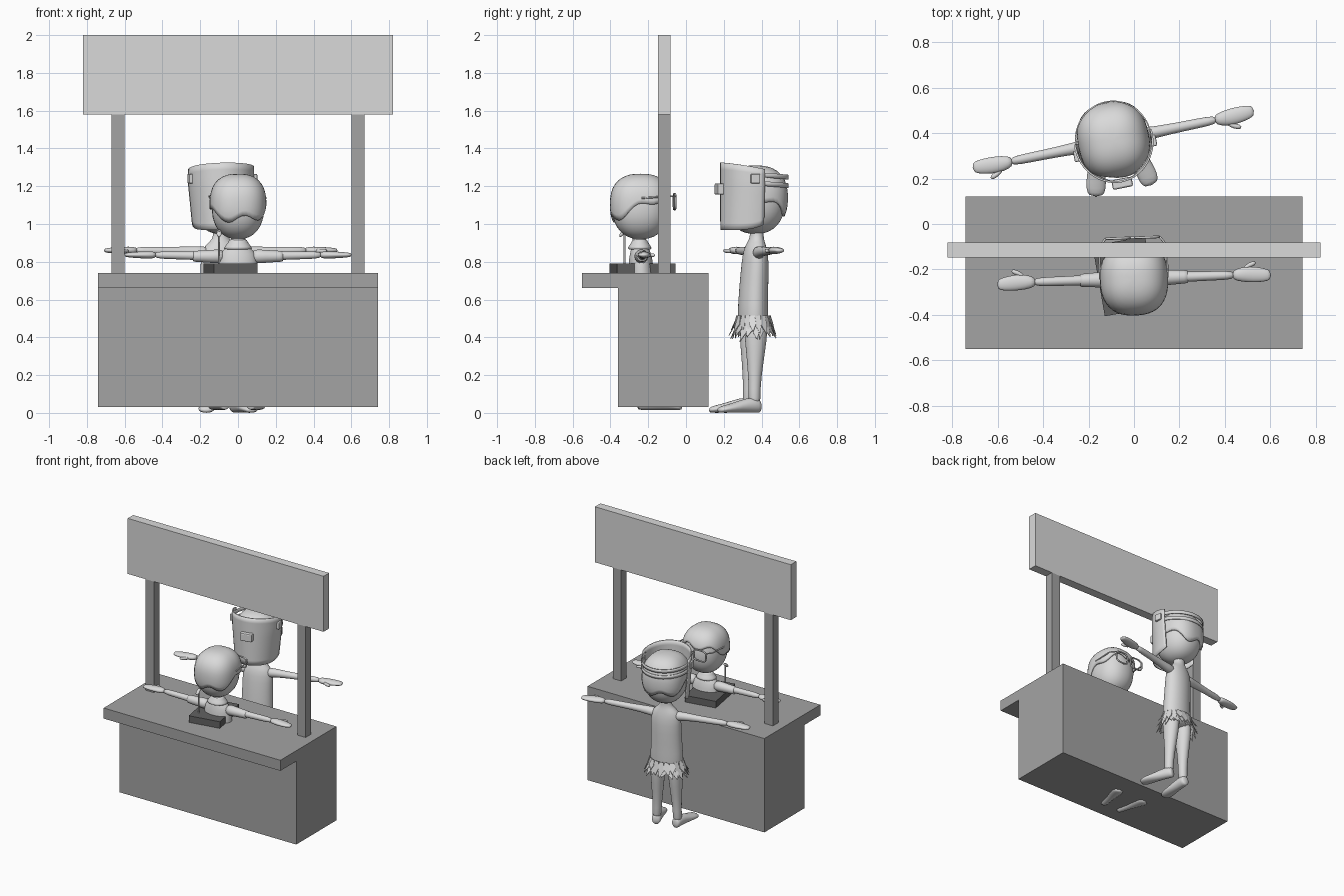
import bpy, bmesh, math, random
from mathutils import Matrix, Vector

if "Cube" in bpy.data.objects:
    bpy.data.objects.remove(bpy.data.objects["Cube"])
random.seed(3)

def mat(name, v):
    m = bpy.data.materials.new(name)
    m.diffuse_color = (v, v, v, 1)
    m.use_nodes = True
    m.node_tree.nodes["Principled BSDF"].inputs["Base Color"].default_value = m.diffuse_color
    return m

LIGHT, MID, DARK = mat("light_grey", 0.7), mat("mid_grey", 0.37), mat("dark_grey", 0.12)

def finish(name, bm, material, M=Matrix(), smooth=True, subsurf=0, thick=0):
    bmesh.ops.recalc_face_normals(bm, faces=bm.faces)
    me = bpy.data.meshes.new(name)
    bm.to_mesh(me)
    bm.free()
    ob = bpy.data.objects.new(name, me)
    bpy.context.collection.objects.link(ob)
    ob.matrix_world = M
    me.materials.append(material)
    if smooth:
        me.polygons.foreach_set("use_smooth", [True] * len(me.polygons))
    if thick:
        s = ob.modifiers.new("thickness", 'SOLIDIFY')
        s.thickness = thick
    if subsurf:
        ob.modifiers.new("subsurf", 'SUBSURF').levels = subsurf
        ob.modifiers["subsurf"].render_levels = subsurf
    return ob

def box(name, lo, hi, material, M=Matrix(), bevel=0):
    bm = bmesh.new()
    lo, hi = Vector(lo), Vector(hi)
    bmesh.ops.create_cube(bm, size=1, matrix=Matrix.Translation((lo + hi) / 2) @ Matrix.Diagonal((*(hi - lo), 1)))
    if bevel:
        bmesh.ops.bevel(bm, geom=bm.edges[:], offset=bevel, segments=2, affect='EDGES', profile=0.5)
    return finish(name, bm, material, M, smooth=False)

# skin elliptical rings (centre, half-width, half-height) set across one axis
def loft(name, rings, axis, M, n=14, material=None):
    u, v = {'x': ((0, 1, 0), (0, 0, 1)), 'y': ((1, 0, 0), (0, 0, 1)), 'z': ((1, 0, 0), (0, 1, 0))}[axis]
    u, v = Vector(u), Vector(v)
    bm = bmesh.new()
    loops = []
    for c, a, b in rings:
        loops.append([bm.verts.new(Vector(c) + u * a * math.cos(t) + v * b * math.sin(t))
                      for t in (2 * math.pi * i / n for i in range(n))])
    for p, q in zip(loops, loops[1:]):
        for i in range(n):
            j = (i + 1) % n
            bm.faces.new((p[i], p[j], q[j], q[i]))
    bm.faces.new(loops[0])
    bm.faces.new(loops[-1])
    return finish(name, bm, material or LIGHT, M, subsurf=1)

# sheet from a function of two 0..1 parameters
def sheet(name, nu, nv, f, M, thick):
    bm = bmesh.new()
    g = [[bm.verts.new(f(i / nu, j / nv)) for j in range(nv + 1)] for i in range(nu + 1)]
    for i in range(nu):
        for j in range(nv):
            bm.faces.new((g[i][j], g[i + 1][j], g[i + 1][j + 1], g[i][j + 1]))
    bmesh.ops.remove_doubles(bm, verts=bm.verts, dist=1e-5)
    return finish(name, bm, LIGHT, M, thick=thick)

def wire(name, pts, r, M, cyclic=False):
    cu = bpy.data.curves.new(name, 'CURVE')
    cu.dimensions = '3D'
    cu.bevel_depth, cu.bevel_resolution = r, 2
    cu.use_fill_caps = True
    sp = cu.splines.new('POLY')
    sp.points.add(len(pts) - 1)
    for p, co in zip(sp.points, pts):
        p.co = (*co, 1)
    sp.use_cyclic_u = cyclic
    cu.materials.append(LIGHT)
    ob = bpy.data.objects.new(name, cu)
    bpy.context.collection.objects.link(ob)
    ob.matrix_world = M

def rounded(d, radii, c, p=2.5):
    k = sum(abs(x) ** p for x in d) ** (-1 / p)
    return Vector(c) + Vector([x * r * k for x, r in zip(d, radii)])

# cartoon figure in T-pose, facing -y in its own frame
def figure(tag, M):
    bm = bmesh.new()
    bmesh.ops.create_uvsphere(bm, u_segments=32, v_segments=20, radius=1)
    for v in bm.verts:
        v.co = rounded(v.co, (.145, .158, .178), (0, 0, 1.125), 2.25)
    finish(tag + "_head", bm, LIGHT, M)

    def hair(s, t):
        a = 2 * math.pi * s
        front = math.cos(a)
        edge = math.radians(93 - 24 * front + 7 * math.sin(5 * a + .6))
        th = edge * t
        d = (math.sin(th) * math.sin(a), -math.sin(th) * front, math.cos(th))
        return rounded(d, (.157, .17, .172), (0, 0, 1.138))
    sheet(tag + "_hair", 48, 12, hair, M, .014)
    loft(tag + "_torso", [((0, -.01, .43), .115, .075), ((0, -.015, .5), .122, .08), ((0, -.01, .65), .112, .076),
                          ((0, 0, .8), .112, .072), ((0, 0, .87), .105, .06), ((0, .005, .905), .06, .045),
                          ((0, .008, .935), .036, .034), ((0, .008, 1.0), .045, .042)], 'z', M, 20)
    for sx, side in ((-1, "left"), (1, "right")):
        loft(f"{tag}_{side}_arm", [((sx * x, 0, z), r, r) for x, z, r in
             ((.06, .845, .04), (.13, .853, .03), (.25, .856, .023), (.38, .858, .022), (.47, .86, .02))], 'x', M)
        loft(f"{tag}_{side}_hand", [((sx * x, y, .86), a, b) for x, y, a, b in
             ((.45, 0, .021, .019), (.5, -.002, .036, .021), (.55, 0, .038, .019),
              (.6, .004, .032, .015), (.632, .006, .022, .01))], 'x', M)
        loft(f"{tag}_{side}_thumb", [((sx * x, y, .858), .013, .012) for x, y in
             ((.5, -.02), (.53, -.045), (.565, -.053))], 'x', M, 8)
        loft(f"{tag}_{side}_leg", [((sx * x, y, z), a, b) for x, y, z, a, b in
             ((.062, -.01, .5, .055, .068), (.066, -.01, .4, .052, .062), (.07, -.015, .25, .04, .042),
              (.075, -.02, .12, .03, .03), (.078, -.02, .03, .034, .036))], 'z', M)
        F = M @ Matrix.Translation((sx * .078, -.02, 0)) @ Matrix.Rotation(sx * math.radians(13), 4, 'Z')
        loft(f"{tag}_{side}_foot", [((0, y, h), a, h) for y, a, h in
             ((.035, .025, .03), (.02, .035, .042), (-.05, .035, .04), (-.12, .043, .027),
              (-.18, .046, .02), (-.212, .03, .014))], 'y', F)

# stall: counter, posts, sign
box("counter_base", (-.74, -.36, .03), (.74, .12, .66), MID)
box("counter_top", (-.74, -.55, .66), (.74, .12, .74), MID)
for side, x in (("left", -.635), ("right", .635)):
    box(side + "_post", (x - .035, -.148, .74), (x + .035, -.082, 1.58), MID)
box("sign_board", (-.82, -.148, 1.58), (.82, -.082, 2), LIGHT)

# desk box and microphone
R = Matrix.Translation((-.04, -.23, 0)) @ Matrix.Rotation(math.radians(10), 4, 'Z')
box("desk_box", (-.1175, -.1575, .74), (.1175, .1575, .79), DARK, R)
wire("microphone_pole", [(-.1, -.325, .78), (-.1, -.325, .94), (-.1, -.335, .965)], .005, Matrix())
loft("microphone_head", [((-.1, -.312, .965), .008, .008), ((-.1, -.325, .96), .013, .013),
                         ((-.1, -.342, .945), .015, .015), ((-.1, -.354, .938), .009, .009)], 'y', Matrix(), 10)

# vendor behind the counter, looking back
A = Matrix.Translation((0, -.24, .015)) @ Matrix.Rotation(math.radians(182), 4, 'Z') @ Matrix.Scale(.955, 4)
figure("vendor", A)
for sx, side in ((-1, "left"), (1, "right")):
    loft(f"vendor_{side}_sleeve", [((sx * x, 0, .852), r, r) for x, r in
         ((.07, .046), (.15, .036), (.245, .031), (.25, .03))], 'x', A)
    ring = [(sx * .068 + .054 * math.copysign(abs(math.cos(t)) ** .6, math.cos(t)), -.188,
             1.155 + .042 * math.copysign(abs(math.sin(t)) ** .6, math.sin(t)))
            for t in (math.pi * i / 10 for i in range(20))]
    wire(f"vendor_{side}_glasses_rim", ring, .006, A, True)
    wire(f"vendor_{side}_glasses_temple", [(sx * .125, -.188, 1.185), (sx * .155, -.15, 1.185), (sx * .155, .0, 1.175)], .005, A)
wire("vendor_glasses_bridge", [(-.016, -.188, 1.165), (.016, -.188, 1.165)], .006, A)
loft("vendor_collar", [((0, .005, z), r, r * .85) for z, r in ((.885, .088), (.905, .078), (.935, .05), (.95, .052))], 'z', A)

# visitor with curved face mask and leaf skirt
B = Matrix.Translation((-.09, .367, 0)) @ Matrix.Rotation(math.radians(11.5), 4, 'Z')
figure("visitor", B)

def mask(s, t):
    a = math.radians(190) * (s - .5)
    side = (2 * s - 1) ** 2
    bottom, top = .968 + .03 * side ** 3, 1.325 - .035 * side
    k = .88 + .12 * min(1, t * 1.4)
    return Vector((.175 * k * math.sin(a), -.187 * math.cos(a), bottom + (top - bottom) * t))
sheet("mask_shell", 28, 10, mask, B, .008)
box("mask_viewport", (-.045, -.213, 1.155), (.045, -.17, 1.215), LIGHT, B, .008)
for sx, side in ((-1, "left"), (1, "right")):
    box(f"mask_{side}_knob", (min(sx * .16, sx * .185), -.06, 1.215), (max(sx * .16, sx * .185), -.01, 1.265), LIGHT, B, .006)
for i, (z0, z1) in enumerate(((1.19, 1.215), (1.235, 1.26))):
    def strap(s, t, z0=z0, z1=z1):
        a = math.radians(200) * (s - .5)
        return Vector((.17 * math.sin(a), .176 * math.cos(a), z0 + (z1 - z0) * t + .012 * (1 - math.cos(a))))
    sheet(f"mask_strap_{i}", 24, 1, strap, B, .006)

bm = bmesh.new()
for tier in range(2):
    for i in range(20):
        a = 2 * math.pi * (i + tier / 2) / 20
        grow, drop = random.uniform(1.15, 1.45), random.uniform(.07, .11)
        top = .515 - .03 * tier
        def at(ang, k, z):
            return bm.verts.new((.12 * k * math.sin(ang), -.01 - .088 * k * math.cos(ang), z))
        bm.faces.new((at(a - .13, .98, top), at(a - .19, 1.12, top - drop * .5),
                      at(a + random.uniform(-.1, .1), grow, top - drop),
                      at(a + .19, 1.12, top - drop * .5), at(a + .13, .98, top)))
finish("leaf_skirt", bm, LIGHT, B, smooth=False, thick=.004)
